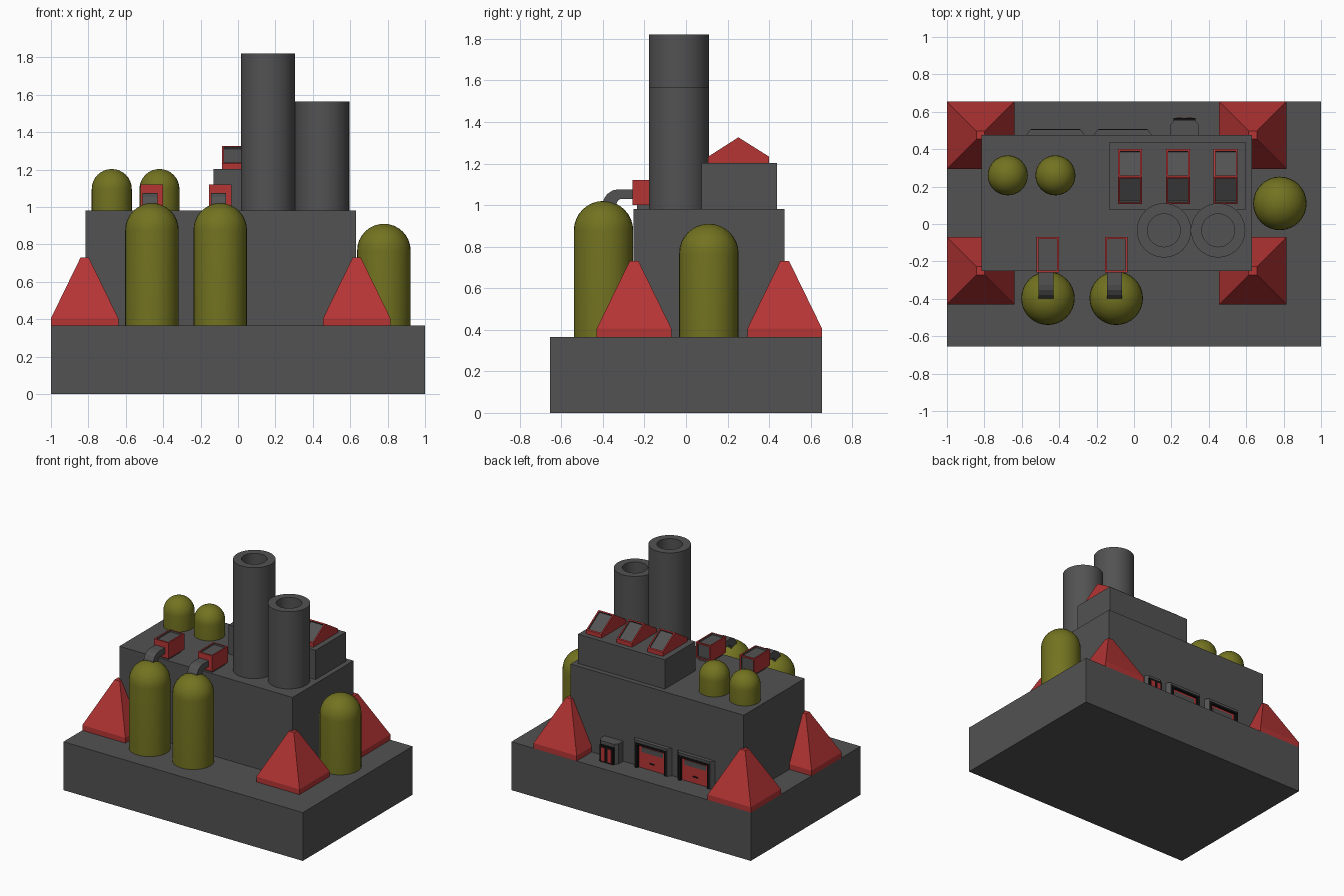
import bpy, bmesh, math
from mathutils import Vector

if "Cube" in bpy.data.objects:
    bpy.data.objects.remove(bpy.data.objects["Cube"])


def material(name, rgb):
    m = bpy.data.materials.new(name)
    m.diffuse_color = (*rgb, 1)
    m.use_nodes = True
    m.node_tree.nodes["Principled BSDF"].inputs["Base Color"].default_value = m.diffuse_color
    return m


GREY = material("dark_grey", (0.085, 0.085, 0.085))
RED = material("red", (0.47, 0.035, 0.035))
OLIVE = material("olive", (0.17, 0.17, 0.015))
BLACK = material("black", (0.006, 0.006, 0.006))


def finish(bm, name, *mats, smooth=False):
    bmesh.ops.recalc_face_normals(bm, faces=bm.faces[:])
    me = bpy.data.meshes.new(name)
    bm.to_mesh(me)
    bm.free()
    for m in mats:
        me.materials.append(m)
    ob = bpy.data.objects.new(name, me)
    bpy.context.collection.objects.link(ob)
    if smooth:
        bpy.ops.object.select_all(action='DESELECT')
        bpy.context.view_layer.objects.active = ob
        ob.select_set(True)
        bpy.ops.object.shade_smooth_by_angle(angle=math.radians(35))
    return ob


def extruded(points, direction):
    """Solid from a planar outline pushed along a direction."""
    bm = bmesh.new()
    f = bm.faces.new([bm.verts.new(p) for p in points])
    r = bmesh.ops.extrude_face_region(bm, geom=[f], use_keep_orig=True)
    vs = [v for v in r["geom"] if isinstance(v, bmesh.types.BMVert)]
    bmesh.ops.translate(bm, verts=vs, vec=Vector(direction))
    bmesh.ops.recalc_face_normals(bm, faces=bm.faces[:])
    return bm


def box_bm(x0, x1, y0, y1, z0, z1):
    return extruded([(x0, y0, z0), (x1, y0, z0), (x1, y1, z0), (x0, y1, z0)], (0, 0, z1 - z0))


def box(name, mat, *b):
    return finish(box_bm(*b), name, mat)


def inset_panels(bm, test, width, depth):
    """Sink a framed panel (material slot 1) into each face passing the test."""
    bm.normal_update()
    for f in [f for f in bm.faces if test(f.normal)]:
        bmesh.ops.inset_individual(bm, faces=[f], thickness=width)
        f.material_index = 1
        bm.normal_update()
        n = f.normal.copy()
        r = bmesh.ops.extrude_face_region(bm, geom=[f])
        vs = [v for v in r["geom"] if isinstance(v, bmesh.types.BMVert)]
        bmesh.ops.translate(bm, verts=vs, vec=-n * depth)
        if f.is_valid:
            bm.faces.remove(f)


def lathe(name, mat, x, y, profile, segs=32):
    bm = bmesh.new()
    vs = [bm.verts.new((x + r, y, z)) for r, z in profile]
    es = [bm.edges.new(p) for p in zip(vs, vs[1:])]
    bmesh.ops.spin(bm, geom=vs + es, cent=(x, y, 0), axis=(0, 0, 1),
                   angle=math.tau, steps=segs, use_merge=True)
    bmesh.ops.remove_doubles(bm, verts=bm.verts[:], dist=1e-5)
    return finish(bm, name, mat, smooth=True)


def tank(name, x, y, r, z0, top):
    dome = [(r * math.cos(a), top - r + r * math.sin(a))
            for a in (math.pi / 2 * i / 8 for i in range(8))]
    lathe(name, OLIVE, x, y, [(0, z0), (r, z0)] + dome + [(0, top)])


# Plinth, main hall and raised roof block
G, ROOF = 0.365, 0.982
box("base", GREY, -1, 1, -0.655, 0.655, 0, G)
box("main_hall", GREY, -0.815, 0.632, -0.252, 0.475, G, ROOF)
box("roof_block", GREY, -0.13, 0.595, 0.075, 0.438, ROOF, 1.203)

# Hollow chimneys
for name, x, top in (("tall_chimney", 0.16, 1.82), ("short_chimney", 0.45, 1.565)):
    lathe(name, GREY, x, -0.034, [(0, ROOF), (0.145, ROOF), (0.145, top), (0.088, top),
                                  (0.088, top - 0.2), (0, top - 0.2)], 40)

# Domed tanks
tank("front_tank_left", -0.46, -0.397, 0.143, G, 1.02)
tank("front_tank_right", -0.095, -0.397, 0.143, G, 1.02)
tank("side_tank", 0.78, 0.11, 0.143, G, 0.91)
tank("roof_tank_left", -0.675, 0.26, 0.107, ROOF, 1.203)
tank("roof_tank_right", -0.42, 0.26, 0.107, ROOF, 1.203)

# Corner buttresses: low skirt and truncated pyramid
for x in (-0.82, 0.635):
    for y in (-0.25, 0.475):
        bm = box_bm(x - 0.18, x + 0.18, y - 0.18, y + 0.18, G, 0.405)
        top = max(bm.faces, key=lambda f: f.calc_center_median().z)
        r = bmesh.ops.extrude_face_region(bm, geom=[top])
        bm.faces.remove(top)
        for v in r["geom"]:
            if isinstance(v, bmesh.types.BMVert):
                v.co = (x + (v.co.x - x) * 0.12, y + (v.co.y - y) * 0.12, 0.73)
        finish(bm, "corner_buttress", RED)

# Gabled skylights with sunken panes on both slopes
for x in (-0.022, 0.235, 0.49):
    x0 = x - 0.064
    bm = extruded([(x0, 0.107, 1.2), (x0, 0.107, 1.233), (x0, 0.252, 1.326),
                   (x0, 0.4, 1.233), (x0, 0.4, 1.2)], (0.128, 0, 0))
    inset_panels(bm, lambda n: 0.5 < n.z < 0.95, 0.014, 0.012)
    finish(bm, "skylight", RED, GREY)

# Roof fan boxes fed by curved ducts from the front tanks
for x in (-0.46, -0.095):
    bm = box_bm(x - 0.06, x + 0.06, -0.258, -0.07, 1.0, 1.12)
    inset_panels(bm, lambda n: n.z > 0.9 or n.y > 0.9, 0.015, 0.012)
    finish(bm, "fan_box", RED, GREY)
    box("fan_box_foot", GREY, x - 0.045, x + 0.045, -0.235, -0.085, ROOF, 1.005)
    arc = [math.radians(a) for a in (180, 157.5, 135, 112.5, 90)]
    outer = [(-0.325 + 0.076 * math.cos(a), 1.0 + 0.076 * math.sin(a)) for a in arc]
    inner = [(-0.31 + 0.025 * math.cos(a), 1.0 + 0.03 * math.sin(a)) for a in arc]
    prof = [(-0.401, 0.95)] + outer + [(-0.25, 1.076), (-0.25, 1.03)] + inner[::-1] + [(-0.335, 0.95)]
    bm = extruded([(x - 0.05, y, z) for y, z in prof], (0.08, 0, 0))
    finish(bm, "tank_duct", GREY)

# Garage doors on the back wall: chamfered surround, dark reveal, door, window, handle
for x in (-0.42, -0.06):
    for s in (-1, 1):
        xs = [x + s * d for d in (0.16, 0.135, 0.128, 0.128)]
        pts = [(px, py, G) for px, py in zip(xs, (0.47, 0.505, 0.505, 0.47))]
        finish(extruded(pts, (0, 0, 0.205)), "garage_jamb", GREY)
    bm = extruded([(x - 0.16, 0.47, 0.55), (x + 0.16, 0.47, 0.55),
                   (x + 0.135, 0.505, 0.55), (x - 0.135, 0.505, 0.55)], (0, 0, 0.022))
    finish(bm, "garage_lintel", GREY)
    for s in (-1, 1):
        a, b = sorted((x + s * 0.131, x + s * 0.112))
        box("garage_black_jamb", BLACK, a, b, 0.47, 0.508, G, 0.553)
    box("garage_black_lintel", BLACK, x - 0.131, x + 0.131, 0.47, 0.508, 0.537, 0.553)
    box("garage_door", RED, x - 0.113, x + 0.113, 0.47, 0.488, G, 0.54)
    box("garage_window", GREY, x - 0.09, x + 0.09, 0.48, 0.491, 0.485, 0.522)
    box("garage_handle", BLACK, x - 0.02, x + 0.02, 0.48, 0.493, 0.41, 0.418)

# Small entrance booth with chamfered corners and a dark doorway
plan = [(0.192, 0.47), (0.192, 0.53), (0.215, 0.555), (0.325, 0.555), (0.348, 0.53), (0.348, 0.47)]
finish(extruded([(x, y, G) for x, y in plan], (0, 0, 0.152)), "entrance_booth", GREY)
box("booth_doorway", BLACK, 0.212, 0.328, 0.54, 0.566, G, 0.492)
for x in (0.243, 0.297):
    box("booth_door_leaf", RED, x - 0.016, x + 0.016, 0.55, 0.569, G + 0.01, 0.475)
